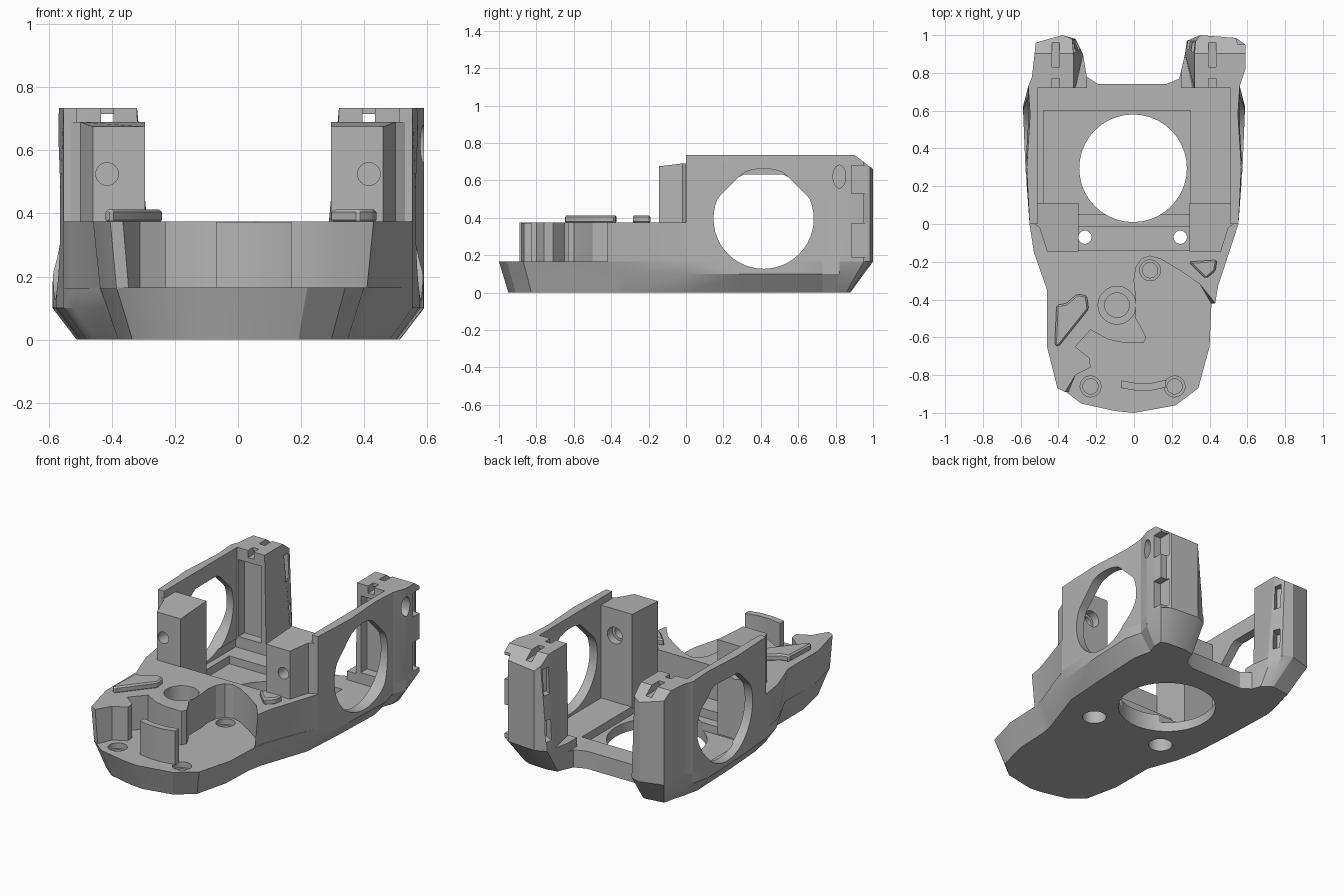
import bpy, bmesh, math
from mathutils import Matrix

cube = bpy.data.objects.get("Cube")
if cube:
    bpy.data.objects.remove(cube, do_unlink=True)

grey = bpy.data.materials.new("plain grey")
grey.use_nodes = True
grey.diffuse_color = (0.46, 0.46, 0.46, 1)
grey.node_tree.nodes["Principled BSDF"].inputs["Base Color"].default_value = (0.46, 0.46, 0.46, 1)
RIM = 0.165


def loft(name, rings):
    """Solid through matching rings of 3D points, with flat caps."""
    bm = bmesh.new()
    loops = [[bm.verts.new(p) for p in ring] for ring in rings]
    n = len(loops[0])
    for a, b in zip(loops, loops[1:]):
        for i in range(n):
            j = (i + 1) % n
            bm.faces.new((a[i], a[j], b[j], b[i]))
    bm.faces.new(loops[0][::-1])
    bm.faces.new(loops[-1])
    bmesh.ops.recalc_face_normals(bm, faces=bm.faces)
    mesh = bpy.data.meshes.new(name)
    bm.to_mesh(mesh)
    bm.free()
    mesh.materials.append(grey)
    ob = bpy.data.objects.new(name, mesh)
    bpy.context.collection.objects.link(ob)
    return ob


def prism(name, pts, z0, z1):
    return loft(name, [[(x, y, z) for x, y in pts] for z in (z0, z1)])


def prism_x(name, pts, x0, x1):
    return loft(name, [[(x, y, z) for y, z in pts] for x in (x0, x1)])


def box(x0, x1, y0, y1, z0, z1):
    return prism("cutter", [(x0, y0), (x1, y0), (x1, y1), (x0, y1)], z0, z1)


def circle(cx, cy, r, n=40):
    return [(cx + r * math.cos(math.tau * i / n), cy + r * math.sin(math.tau * i / n)) for i in range(n)]


def hole(x, y, r, z0, z1):
    return prism("cutter", circle(x, y, r), z0, z1)


def hole_y(x, z, r, y0, y1):
    return loft("cutter", [[(a, y, b) for a, b in circle(x, z, r, 24)] for y in (y0, y1)])


def cut(ob, *cutters):
    bpy.context.view_layer.objects.active = ob
    for c in cutters:
        mod = ob.modifiers.new("cut", "BOOLEAN")
        mod.operation = "DIFFERENCE"
        mod.solver = "EXACT"
        mod.object = c
        bpy.ops.object.modifier_apply(modifier=mod.name)
        bpy.data.objects.remove(c, do_unlink=True)
    return ob


def pad(name, pts):
    ob = prism(name, pts, .37, .413)
    mod = ob.modifiers.new("bevel", "BEVEL")
    mod.width, mod.segments = .009, 1
    bpy.context.view_layer.objects.active = ob
    bpy.ops.object.modifier_apply(modifier=mod.name)


def window(s):
    """Round window with a flat top and slanted shoulders, through one side."""
    top = .665 if s > 0 else .632
    pts = [(y, min(z, top, .335 + y, 1.165 - y)) for y, z in circle(.415, .395, .268, 48)]
    return prism_x("cutter", pts, *sorted((s * .3, s)))


# Base plate with chamfered underside
side_foot = [(.553, 0), (.575, .3), (.588, .62), (.56, .73)]
outline = [(0, -1), (.22, -.96), (.34, -.87), (.4, -.65), (.41, -.42), (.43, -.33), *side_foot,
           (.59, .82), (.59, .95), (.54, .985), (.35, 1), (.28, .97), (.27, .9), (.24, .77), (.17, .74),
           (-.19, .74), (-.25, .78), (-.27, .9), (-.31, .98), (-.38, 1), (-.52, .96), (-.54, .78),
           *[(-x, y) for x, y in side_foot[::-1]],
           (-.52, -.15), (-.44, -.35), (-.437, -.65), (-.385, -.87), (-.28, -.95), (-.1, -.99)]


def under(x, y):
    """Where a rim point lands on the underside."""
    ux = x if y > .7 and abs(x) < .36 else x * .87
    return ux, y * .95 if y < 0 else min(y, .78 + (y - .78) * .45)


low = [(*under(x, y), 0) for x, y in outline]
mid = []
for x, y in outline:
    t = 0.6 if y < -0.3 or y > .9 else 1.0
    ux, uy = under(x, y)
    mid.append((ux + (x - ux) * t, uy + (y - uy) * t, 0.1))
base = loft("base_plate", [low, mid, [(x, y, RIM) for x, y in outline]])
cut(base, box(-.52, .51, -.01, .72, .11, .5), box(-.25, .25, .6, .9, .11, .5),
    box(-.48, .3, .05, .6, .06, .5), hole(-.005, .295, .285, -1, 1), window(1), window(-1))
for x, y in ((-.23, -.86), (.215, -.86), (.085, -.245)):
    cut(base, hole(x, y, .055, .13, .5), hole(x, y, .04, .06, .5))
cut(base, hole(-.09, -.43, .065, .06, .5))
for x in (-.26, .245):
    cut(base, hole(x, -.07, .035, -1, 1), hole(x, -.07, .07, -1, .09))

# Raised front deck with scalloped edge and tapered sides
deck_top = [
    (-.553, 0), (-.53, -.15), (-.46, -.35), (-.46, -.65), (-.405, -.87), (-.365, -.89), (-.31, -.8),
    (-.23, -.76), (-.235, -.71), (-.31, -.65), (-.23, -.56), (-.14, -.61), (-.05, -.63), (.05, -.63),
    (.065, -.6), (.04, -.55), (.01, -.5), (.01, -.38), (0, -.3), (.01, -.23), (.04, -.185), (.085, -.17),
    (.14, -.185), (.25, -.25), (.35, -.32), (.43, -.42), (.445, -.33), (.553, 0)]
deck_foot = [(x * .95 if y < -.3 and (x < -.35 or x > .4) else x, y) for x, y in deck_top]
deck = loft("raised_deck", [[(x, y, .16) for x, y in deck_foot], [(x, y, .375) for x, y in deck_top]])
cut(deck, hole(-.09, -.43, .1, .1, 1), box(-.3, .3, -.14, .1, .1, 1))

# Raised pads on the deck
pad("left_pad", [(.29, -.2), (.38, -.29), (.43, -.25), (.44, -.19)])
pad("right_pad", [(-.42, -.64), (-.4, -.65), (-.24, -.45), (-.25, -.38), (-.3, -.37),
                  (-.36, -.42), (-.41, -.43)])

# Curved front tab
arc = [(-.07, -.868), (.01, -.882), (.09, -.882), (.17, -.865)]
prism("front_tab", arc + [(x, y + .04) for x, y in arc[::-1]], .16, .373)

for side, s in (("left", 1), ("right", -1)):
    # Side wall with a large window, flush with the base edge
    foot = [(.51, 0), (.51, .75), *side_foot[::-1]]
    top = [(.51, 0), (.51, .75), (.56, .73), (.55, .58), (.568, .3), (.553, 0)]
    wall = loft(side + "_wall", [[(s * x, y, RIM) for x, y in foot],
                                 [(s * x, y, .735) for x, y in top]])
    cut(wall, window(s))

    # Front post with a screw hole
    ring = [(.295, -.145), (.46, -.145), (.5, -.02), (.53, 0), (.53, .11), (.295, .11)]
    post = loft(side + "_front_post", [[(s * x, y, .1) for x, y in ring],
                                       [(s * x, y, .675 if y < -.1 else .69) for x, y in ring]])
    cut(post, hole_y(s * .415, .525, .036, -1, 1), hole_y(s * .415, .525, .052, .06, 1))

# Rear posts, inner faces leaning outward toward the top
rear = {
    "left_rear_post": (1, [(.31, .72), (.53, .72), (.56, .73), (.59, .82), (.59, .95), (.55, .95),
                           (.54, .985), (.35, 1), (.28, .97), (.27, .9)]),
    "right_rear_post": (-1, [(-.31, .72), (-.27, .9), (-.31, .98), (-.38, 1), (-.52, .96),
                             (-.54, .78), (-.56, .73), (-.53, .72)]),
}
for name, (s, pts) in rear.items():
    post = loft(name, [[(x, y, RIM) for x, y in pts],
                       [(s * max(abs(x), .32 + .15 * max(0, y - .9)), y, .735) for x, y in pts]])
    # Sloped rear top, front pocket and top slots
    cut(post, prism_x("cutter", [(.9, .736), (1.1, .585), (1.1, .9), (.9, .9)], -1, 1))
    x0, x1 = sorted((s * .345, s * .5))
    cut(post, box(x0, x1, .6, .78, .18, .66))
    c = s * .415
    cut(post, box(c - .02, c + .02, .6, 1.1, .69, .715), box(c - .02, c + .02, .83, .93, .69, .8),
        box(c - .02, c + .02, .6, .77, .69, .8))
    # Latch slots on the inner rear corner
    for z0, z1 in ((.5, .66), (.22, .35)):
        slot = box(-.06, .05, -.022, .022, z0, z1)
        slot.matrix_world = Matrix.Translation((s * .305, .94, 0)) @ Matrix.Rotation(-s * .5, 4, "Z")
        bpy.context.view_layer.update()
        cut(post, slot)
    if s > 0:
        # Outer notches and side hole
        cut(post, box(.54, .7, .885, .97, .53, .68), box(.54, .7, .885, .97, .19, .37),
            prism_x("cutter", [(y, z + (z - .62) * .8) for y, z in circle(.82, .62, .034, 24)], .5, .7))

# Soft shading on round surfaces only
bpy.ops.object.select_all(action="DESELECT")
for ob in bpy.context.collection.objects:
    if ob.type == "MESH" and grey.name in ob.data.materials:
        ob.select_set(True)
        bpy.context.view_layer.objects.active = ob
bpy.ops.object.shade_smooth_by_angle(angle=math.radians(25))
